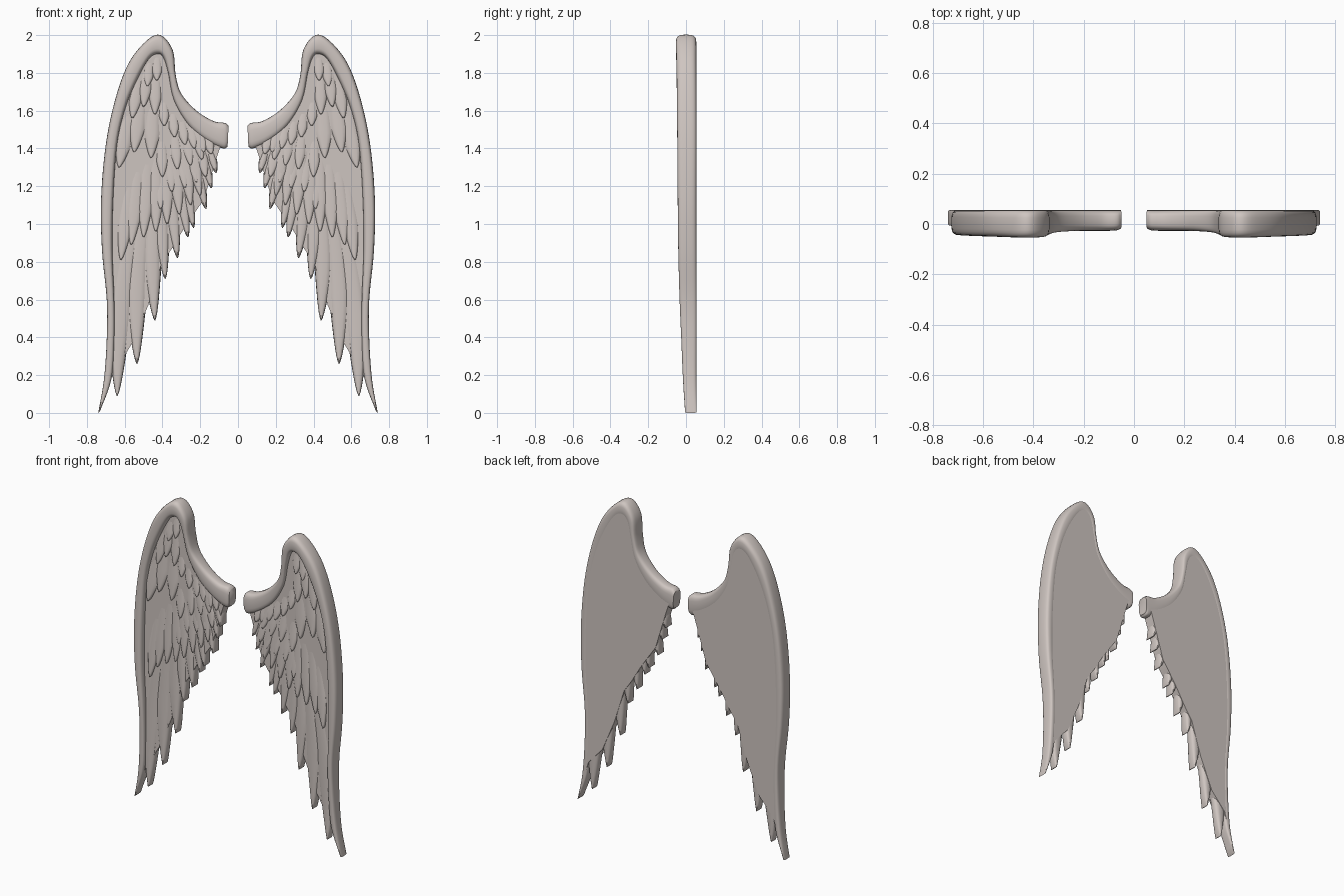
import bpy, bmesh, math
from mathutils import Vector

if "Cube" in bpy.data.objects:
    bpy.data.objects.remove(bpy.data.objects["Cube"], do_unlink=True)

BACK = 0.055                      # flat rear face of both wings
ANCHOR = Vector((0.42, 2.4))      # feathers fan out from above the wrist

stone = bpy.data.materials.new("warm_pale_stone")
stone.use_nodes = True
colour = (0.62, 0.56, 0.53, 1)
stone.diffuse_color = colour
shader = next(n for n in stone.node_tree.nodes if n.type == 'BSDF_PRINCIPLED')
shader.inputs["Base Color"].default_value = colour
shader.inputs["Roughness"].default_value = 0.7


def surface(z):
    """Front depth of the recessed feather field at a given height."""
    return 0.002 - 0.012 * z


def power(value, exponent):
    return math.copysign(abs(value) ** exponent, value)


def spline(points, steps):
    """Smooth curve through tuples of any length."""
    pts = [Vector(p) for p in points]
    pts = [pts[0] * 2 - pts[1]] + pts + [pts[-1] * 2 - pts[-2]]
    out = []
    for a, b, c, d in zip(pts, pts[1:], pts[2:], pts[3:]):
        for i in range(steps):
            t = i / steps
            out.append(b + ((c - a) * t + (a * 2 - b * 5 + c * 4 - d) * t ** 2
                            + (b * 3 - a - c * 3 + d) * t ** 3) / 2)
    return out + [pts[-2]]


def section(outer, inner, front, back, sides, squareness):
    """Rounded closed ring between two (x, z) points and two depths."""
    ring = []
    for i in range(sides):
        a = math.tau * i / sides
        p = outer.lerp(inner, 0.5 + 0.5 * power(math.cos(a), squareness))
        y = (front + back) / 2 + (back - front) / 2 * power(math.sin(a), squareness)
        ring.append(Vector((p.x, y, p.y)))
    return ring


def loft(bm, rings):
    rows = [[bm.verts.new(p) for p in ring] for ring in rings]
    n = len(rows[0])
    for r, s in zip(rows, rows[1:]):
        for i in range(n):
            j = (i + 1) % n
            bm.faces.new((r[i], r[j], s[j], s[i]))
    bm.faces.new(rows[0][::-1])
    bm.faces.new(rows[-1])


def finish(bm, name, angle=40):
    """Make the object, mirror it to the other wing and smooth it."""
    bmesh.ops.recalc_face_normals(bm, faces=bm.faces)
    mesh = bpy.data.meshes.new(name)
    bm.to_mesh(mesh)
    bm.free()
    mesh.materials.append(stone)
    obj = bpy.data.objects.new(name, mesh)
    bpy.context.collection.objects.link(obj)
    bpy.ops.object.select_all(action='DESELECT')
    obj.select_set(True)
    bpy.context.view_layer.objects.active = obj
    bpy.ops.object.shade_smooth_by_angle(angle=math.radians(angle))
    mirror = obj.modifiers.new("other_wing", 'MIRROR')
    mirror.use_mirror_merge = False
    return obj


def feather(bm, tip, length, half_width, lift, back, bend=0.0):
    """Leaf-shaped solid, sunk at its root and raised at its pointed tip."""
    tip = Vector(tip)
    along = (ANCHOR - tip).normalized()
    across = Vector((along.y, -along.x))
    rings = []
    steps = 14
    for i in range(steps + 1):
        t = 1 - (1 - i / steps) ** 1.5
        centre = tip + along * length * (1 - t) + across * bend * math.sin(math.pi * t)
        taper = min(1, (1 - t) / 0.4) ** 0.7
        w = half_width * (0.75 + 0.25 * t) * taper + 0.002
        front = surface(centre.y) - lift * (t * 1.3 - 0.3)
        rear = back - 0.008 * t ** 6
        rings.append(section(centre - across * w, centre + across * w,
                             front, rear, 14, 0.7))
    loft(bm, rings)


# Raised rim: outer x, outer z, inner x, inner z, front depth
rim = spline([
    (0.05, 1.52, 0.055, 1.41, -0.018), (0.07, 1.535, 0.08, 1.40, -0.026),
    (0.13, 1.545, 0.165, 1.44, -0.027), (0.22, 1.60, 0.265, 1.525, -0.028),
    (0.30, 1.69, 0.34, 1.655, -0.034), (0.33, 1.79, 0.37, 1.80, -0.044),
    (0.345, 1.92, 0.395, 1.88, -0.052), (0.41, 2.0, 0.425, 1.90, -0.054),
    (0.485, 1.97, 0.475, 1.87, -0.053), (0.58, 1.85, 0.545, 1.74, -0.05),
    (0.65, 1.66, 0.60, 1.60, -0.048), (0.70, 1.42, 0.64, 1.42, -0.046),
    (0.725, 1.13, 0.66, 1.14, -0.044), (0.72, 0.86, 0.665, 0.87, -0.041),
    (0.695, 0.60, 0.655, 0.60, -0.034), (0.695, 0.39, 0.655, 0.39, -0.025),
    (0.71, 0.175, 0.67, 0.18, -0.016), (0.74, 0.0, 0.73, 0.01, -0.005)], 5)
bm = bmesh.new()
loft(bm, [section(Vector(p[0:2]), Vector(p[2:4]), p[4], BACK, 24, 0.6) for p in rim])
finish(bm, "wing_rims", 50)

# Flat panel behind the feathers, bounded by the rim and the feather notches
notches = [(0.66, 0.26), (0.56, 0.37), (0.475, 0.57), (0.405, 0.79), (0.35, 0.87),
           (0.29, 0.97), (0.25, 1.03), (0.18, 1.13), (0.15, 1.23), (0.11, 1.36)]
outline = [((p[0] + p[2]) / 2, (p[1] + p[3]) / 2) for p in rim[5:-4]] + notches
bm = bmesh.new()
front = [bm.verts.new((x, surface(z) + 0.003, z)) for x, z in outline]
rear = [bm.verts.new((x, BACK - 0.001, z)) for x, z in outline]
bm.faces.new(front)
bm.faces.new(rear[::-1])
for i in range(len(outline)):
    j = (i + 1) % len(outline)
    bm.faces.new((front[i], rear[i], rear[j], front[j]))
bmesh.ops.triangulate(bm, faces=[f for f in bm.faces if len(f.verts) > 4])
finish(bm, "wing_panels", 30)

# Long flight feathers that make the ragged lower edge
bm = bmesh.new()
flight = [(0.64, 0.09), (0.535, 0.26), (0.44, 0.49), (0.385, 0.71), (0.32, 0.82),
          (0.265, 0.93), (0.235, 0.98), (0.17, 1.08), (0.14, 1.19), (0.115, 1.27)]
for x, z in flight:
    feather(bm, (x, z), (1.5 - z) * 0.7, 0.022 + 0.035 * (1.3 - z), 0.007,
            BACK - 0.001, bend=0.02 * (1.3 - z))
finish(bm, "flight_feathers")

# Overlapping covert rows: length, half width, lift, tips
rows = {
    "long_coverts": (0.42, 0.042, 0.014, [
        (0.62, 0.81), (0.565, 0.89), (0.5, 0.93), (0.435, 0.96), (0.375, 1.0),
        (0.31, 1.05), (0.25, 1.1), (0.2, 1.15)]),
    "middle_coverts": (0.3, 0.045, 0.014, [
        (0.63, 1.3), (0.55, 1.38), (0.46, 1.35)]),
    "inner_coverts": (0.2, 0.034, 0.013, [
        (0.41, 1.08), (0.35, 1.17), (0.28, 1.19), (0.22, 1.22), (0.17, 1.25),
        (0.4, 1.25), (0.32, 1.29), (0.25, 1.31), (0.19, 1.34)]),
    "upper_coverts": (0.22, 0.036, 0.013, [
        (0.56, 1.56), (0.5, 1.62), (0.44, 1.58)]),
    "arm_scallops": (0.13, 0.03, 0.012, [
        (0.39, 1.52), (0.335, 1.46), (0.28, 1.42), (0.23, 1.4), (0.18, 1.38),
        (0.14, 1.37), (0.48, 1.73), (0.43, 1.76)]),
}
for name, (length, width, lift, tips) in rows.items():
    bm = bmesh.new()
    for tip in tips:
        feather(bm, tip, length, width, lift, 0.02)
    finish(bm, name)
